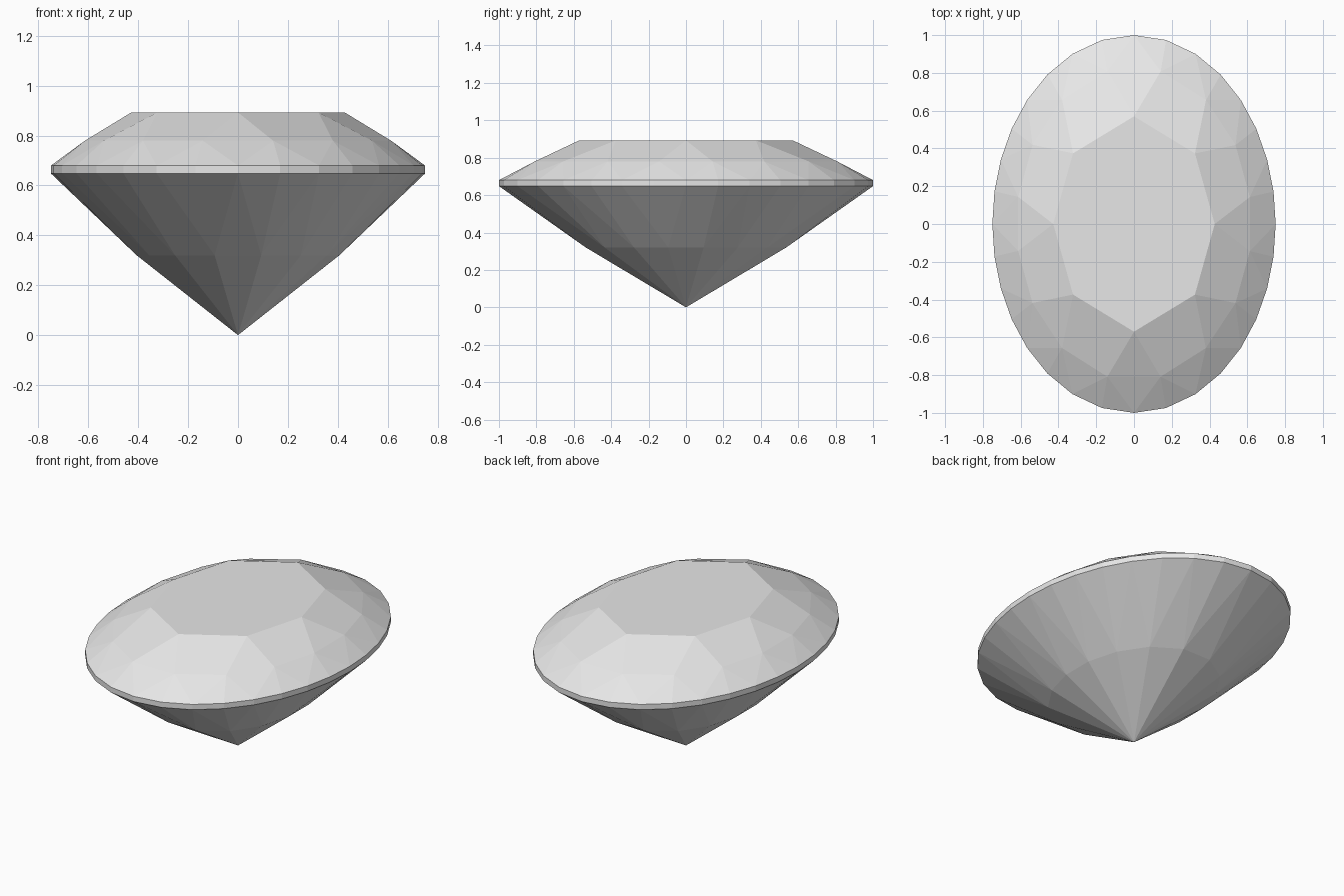
import bpy, bmesh, math

cube = bpy.data.objects.get("Cube")
if cube:
    bpy.data.objects.remove(cube, do_unlink=True)

SIDES = 32
HALF_X, HALF_Y = 0.75, 1.0


def oval_points(count, samples=6400):
    """Points spaced evenly along the outline of the oval."""
    fine = [(HALF_X * math.sin(math.tau * i / samples),
             HALF_Y * math.cos(math.tau * i / samples)) for i in range(samples + 1)]
    lengths = [0.0]
    for a, b in zip(fine, fine[1:]):
        lengths.append(lengths[-1] + math.dist(a, b))
    points, i = [], 0
    for k in range(count):
        while lengths[i] < lengths[-1] * k / count - 1e-9:
            i += 1
        points.append(fine[i])
    return points


outline = oval_points(SIDES)
bm = bmesh.new()


def ring(scale, z, start, step):
    """Scaled outline at a height, keyed by outline index."""
    return {i: bm.verts.new((outline[i][0] * scale, outline[i][1] * scale, z))
            for i in range(start, SIDES, step)}


def face(*corners):
    bm.faces.new([r[i % SIDES] for r, i in corners])


def girdle_facets(mid, edge):
    """Triangles joining a 16-point ring to the full girdle edge."""
    for i in range(0, SIDES, 2):
        face((mid, i - 1), (edge, i), (mid, i + 1))
        face((mid, i + 1), (edge, i), (edge, i + 1))
        face((mid, i + 1), (edge, i + 1), (edge, i + 2))


table = ring(0.57, 0.893, 0, 4)
crown = ring(0.83, 0.78, 1, 2)
girdle_top = ring(1, 0.68, 0, 1)
girdle_bottom = ring(1, 0.648, 0, 1)
pavilion = ring(0.55, 0.32, 1, 2)
tip = bm.verts.new((0, 0, 0))

# Table and crown
bm.faces.new(list(table.values()))
for i in range(0, SIDES, 4):
    face((table, i), (crown, i - 1), (crown, i + 1))
    face((table, i), (crown, i + 1), (crown, i + 3), (table, i + 4))
girdle_facets(crown, girdle_top)

# Girdle band
for i in range(SIDES):
    face((girdle_top, i), (girdle_top, i + 1), (girdle_bottom, i + 1), (girdle_bottom, i))

# Pavilion down to the tip
girdle_facets(pavilion, girdle_bottom)
for i in range(0, SIDES, 2):
    bm.faces.new([tip, pavilion[(i - 1) % SIDES], pavilion[i + 1]])

bmesh.ops.recalc_face_normals(bm, faces=bm.faces)
mesh = bpy.data.meshes.new("oval_gem")
bm.to_mesh(mesh)
bm.free()

# Pale grey stone
color = (0.8, 0.8, 0.8, 1)
stone = bpy.data.materials.new("pale_grey")
stone.use_nodes = True
stone.diffuse_color = color
stone.node_tree.nodes["Principled BSDF"].inputs["Base Color"].default_value = color
mesh.materials.append(stone)

gem = bpy.data.objects.new("oval_gem", mesh)
bpy.context.collection.objects.link(gem)
